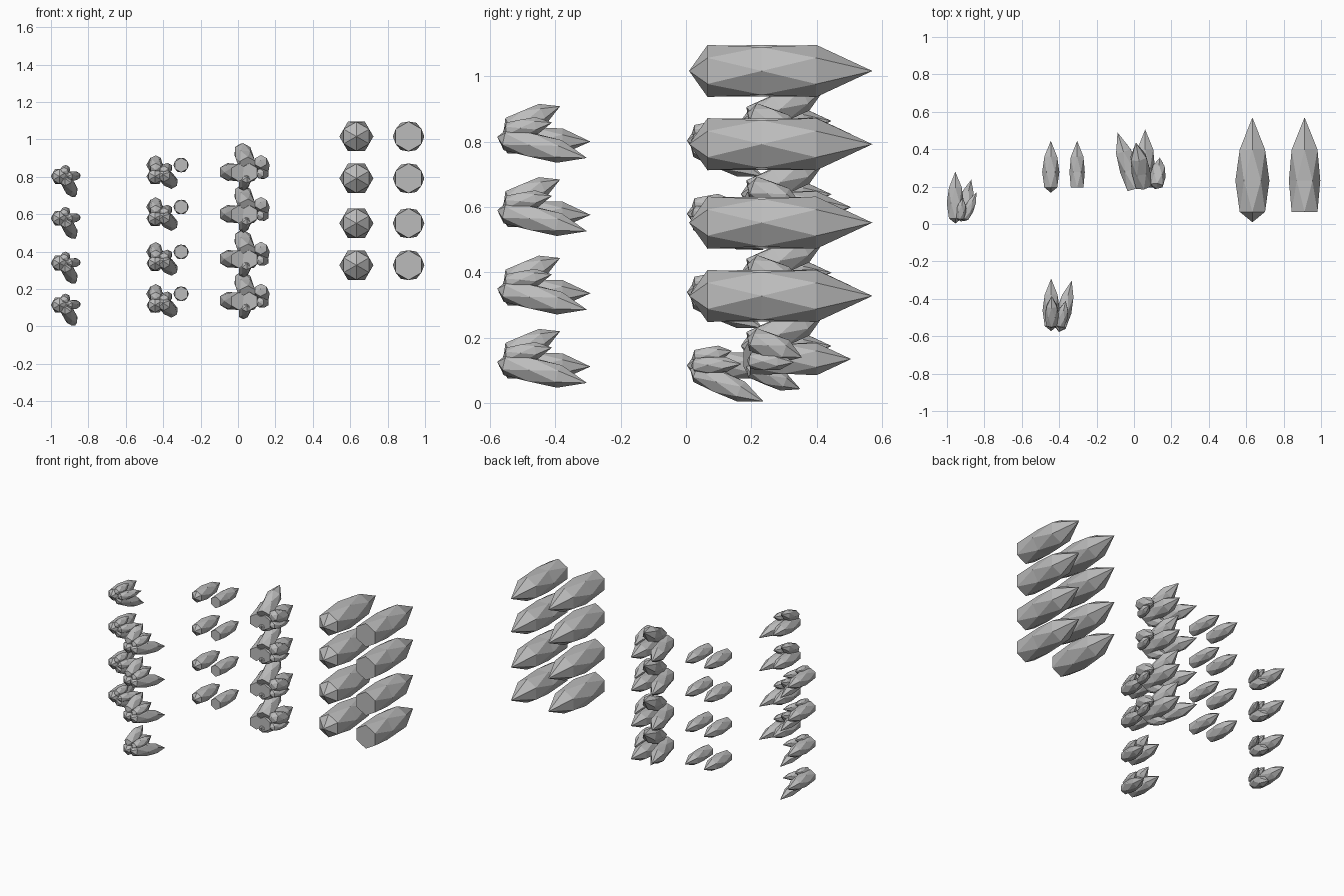
import bpy, bmesh
from math import sin, cos, pi
from mathutils import Vector

cube = bpy.data.objects.get("Cube")
if cube:
    bpy.data.objects.remove(cube)

# One grey crystal material
grey = bpy.data.materials.new("crystal_grey")
grey.use_nodes = True
COLOR = (0.5, 0.5, 0.5, 1)
grey.diffuse_color = COLOR
grey.node_tree.nodes["Principled BSDF"].inputs["Base Color"].default_value = COLOR

SIDES = 6
ROWS = [0, 0.224, 0.464, 0.688]


def crystal_mesh(name, length, radius, pointed):
    """Hexagonal crystal along +y: twisted rings, a long tip and a flat or pointed base."""
    bm = bmesh.new()

    def ring(y, r, turn):
        return [bm.verts.new((r * cos((i + turn) * 2 * pi / SIDES), y,
                              r * sin((i + turn) * 2 * pi / SIDES))) for i in range(SIDES)]

    end = radius * (0.86 if pointed else 0.95)
    low = ring(0, end, 0.5)
    mid = ring(length * 0.33, radius, 0)
    high = ring(length * 0.66, end, 0.5)
    tip = bm.verts.new((0, length, 0))
    base = bm.verts.new((0, -0.11 * length, 0)) if pointed else None
    for i in range(SIDES):
        j = (i + 1) % SIDES
        for end_ring in (low, high):
            bm.faces.new((mid[i], mid[j], end_ring[i]))
            bm.faces.new((end_ring[i], mid[j], end_ring[j]))
        bm.faces.new((high[i], high[j], tip))
        if pointed:
            bm.faces.new((low[i], low[j], base))
    if not pointed:
        bm.faces.new(low)
    bmesh.ops.recalc_face_normals(bm, faces=bm.faces)
    mesh = bpy.data.meshes.new(name)
    bm.to_mesh(mesh)
    bm.free()
    mesh.materials.append(grey)
    return mesh


def crystal(name, base, tip, radius, pointed=True):
    """Place a crystal from base to tip and repeat it on every row."""
    base, tip = Vector(base), Vector(tip)
    axis = tip - base
    mesh = crystal_mesh(name, axis.length, radius, pointed)
    for n, dz in enumerate(ROWS):
        ob = bpy.data.objects.new(f"{name}_{n + 1}", mesh)
        ob.location = base + Vector((0, 0, dz))
        ob.rotation_euler = axis.to_track_quat('Y', 'Z').to_euler()
        bpy.context.collection.objects.link(ob)


# Large single crystals
crystal("large_pointed_crystal", (0.633, 0.065, 0.328), (0.633, 0.57, 0.328), 0.091)
crystal("large_flat_crystal", (0.912, 0.065, 0.328), (0.912, 0.57, 0.328), 0.084, False)

# Small single crystals
crystal("small_pointed_crystal", (-0.445, 0.195, 0.175), (-0.445, 0.445, 0.175), 0.046)
crystal("small_flat_crystal", (-0.304, 0.195, 0.175), (-0.304, 0.445, 0.175), 0.041, False)

# Small cluster at the right end
crystal("end_cluster_main", (-0.955, 0.03, 0.115), (-0.955, 0.28, 0.115), 0.046)
crystal("end_cluster_lower", (-0.92, 0.035, 0.095), (-0.87, 0.237, 0.005), 0.038)
crystal("end_cluster_side", (-0.905, 0.03, 0.115), (-0.842, 0.17, 0.12), 0.027)
crystal("end_cluster_upper", (-0.93, 0.03, 0.14), (-0.915, 0.14, 0.16), 0.027)

# Front cluster
crystal("front_cluster_main", (-0.443, -0.545, 0.115), (-0.443, -0.292, 0.112), 0.046)
crystal("front_cluster_lower", (-0.395, -0.55, 0.12), (-0.333, -0.303, 0.062), 0.041)
crystal("front_cluster_upper", (-0.44, -0.54, 0.155), (-0.44, -0.385, 0.22), 0.037)
crystal("front_cluster_side", (-0.395, -0.545, 0.145), (-0.365, -0.41, 0.17), 0.03)

# Middle cluster
crystal("middle_cluster_main", (0.06, 0.195, 0.135), (0.06, 0.505, 0.135), 0.052, False)
crystal("middle_cluster_outer", (0.005, 0.188, 0.135), (-0.088, 0.49, 0.14), 0.05, False)
crystal("middle_cluster_upper", (0.05, 0.205, 0.175), (0.01, 0.435, 0.288), 0.05, False)
crystal("middle_cluster_side", (0.122, 0.205, 0.195), (0.138, 0.355, 0.14), 0.042)
crystal("middle_cluster_lower", (0.045, 0.2, 0.105), (0.02, 0.35, 0.043), 0.032)
crystal("middle_cluster_small", (0.115, 0.2, 0.13), (0.155, 0.33, 0.125), 0.03)
